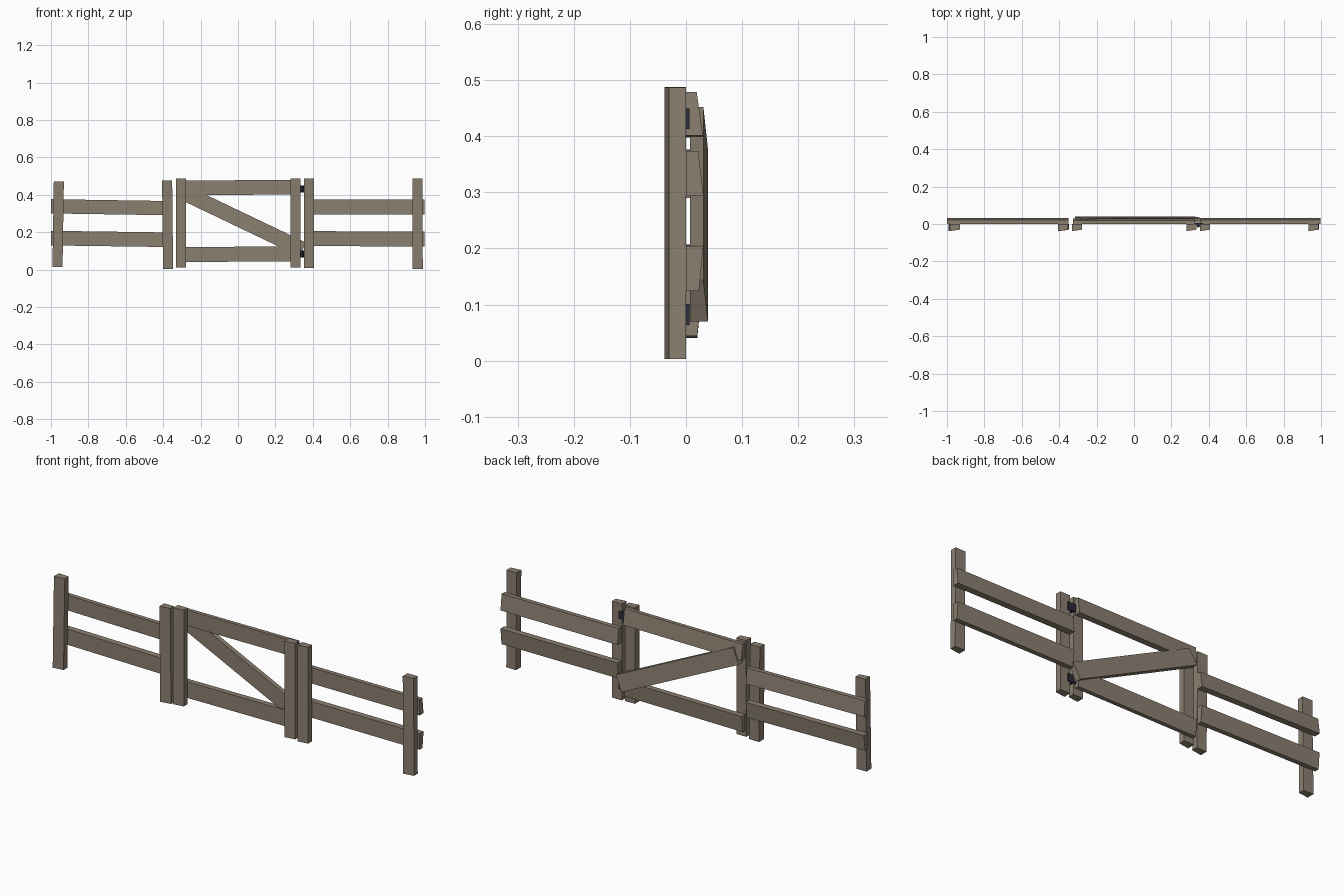
import bpy, bmesh
from mathutils import Vector

if "Cube" in bpy.data.objects:
    bpy.data.objects.remove(bpy.data.objects["Cube"])


def material(name, color):
    m = bpy.data.materials.new(name)
    m.diffuse_color = (*color, 1)
    m.use_nodes = True
    m.node_tree.nodes["Principled BSDF"].inputs["Base Color"].default_value = m.diffuse_color
    return m


WOOD = material("weathered_wood", (0.26, 0.215, 0.165))
IRON = material("dark_iron", (0.025, 0.025, 0.04))


def board(name, start, end, width, y_flat, y_left, y_right, mat=WOOD):
    """Wedge-section plank along start->end in the XZ plane.
    One face is flat at y_flat, the other slopes from y_left to y_right."""
    a, b = Vector((start[0], 0, start[1])), Vector((end[0], 0, end[1]))
    d = (b - a).normalized()
    side = Vector((-d.z, 0, d.x)) * width / 2
    section = [(1, y_flat), (1, y_left), (-1, y_right), (-1, y_flat)]
    bm = bmesh.new()
    rings = [[bm.verts.new(p + side * s + Vector((0, y, 0))) for s, y in section]
             for p in (a, b)]
    for r in rings:
        bm.faces.new(r)
    for i in range(4):
        j = (i + 1) % 4
        bm.faces.new((rings[0][i], rings[0][j], rings[1][j], rings[1][i]))
    bmesh.ops.recalc_face_normals(bm, faces=bm.faces)
    me = bpy.data.meshes.new(name)
    bm.to_mesh(me)
    bm.free()
    me.materials.append(mat)
    ob = bpy.data.objects.new(name, me)
    bpy.context.collection.objects.link(ob)
    return ob


# Upright fence posts and gate stiles: (name, bottom x, bottom z, top x, top z)
for name, x0, z0, x1, z1 in [
    ("fence_post_left_outer", -0.965, 0.014, -0.958, 0.470),
    ("fence_post_left_inner", -0.374, 0.003, -0.379, 0.476),
    ("gate_stile_left", -0.304, 0.010, -0.304, 0.488),
    ("gate_stile_right", 0.308, 0.010, 0.308, 0.487),
    ("fence_post_right_inner", 0.380, 0.008, 0.380, 0.487),
    ("fence_post_right_outer", 0.961, 0.003, 0.959, 0.487),
]:
    board(name, (x0, z0), (x1, z1), 0.054, 0.0, -0.038, -0.030)

# Fence rails: upper planks thicken downward, lower planks thicken upward
board("left_upper_rail", (-1.0, 0.338), (-0.35, 0.328), 0.076, 0, 0.022, 0.031)
board("left_lower_rail", (-1.0, 0.168), (-0.35, 0.159), 0.078, 0, 0.031, 0.023)
board("right_upper_rail", (0.355, 0.334), (0.998, 0.334), 0.079, 0, 0.022, 0.031)
board("right_lower_rail", (0.355, 0.165), (0.998, 0.164), 0.080, 0, 0.031, 0.023)

# Gate rails and diagonal brace
board("gate_top_rail", (-0.325, 0.437), (0.325, 0.440), 0.078, 0, 0.019, 0.030)
board("gate_bottom_rail", (-0.325, 0.080), (0.325, 0.084), 0.080, 0, 0.028, 0.020)
board("gate_brace", (-0.298, 0.415), (0.346, 0.107), 0.082, 0.007, 0.031, 0.039)

# Hinges: plate across the gap with a knuckle between stile and post
for name, z in (("upper", 0.431), ("lower", 0.082)):
    board(name + "_hinge_plate", (0.325, z), (0.368, z), 0.037,
          -0.002, 0.006, 0.006, IRON)
    bpy.ops.mesh.primitive_cylinder_add(vertices=8, radius=0.009, depth=0.037,
                                        location=(0.344, -0.010, z))
    knuckle = bpy.context.object
    knuckle.name = name + "_hinge_knuckle"
    knuckle.data.materials.append(IRON)
